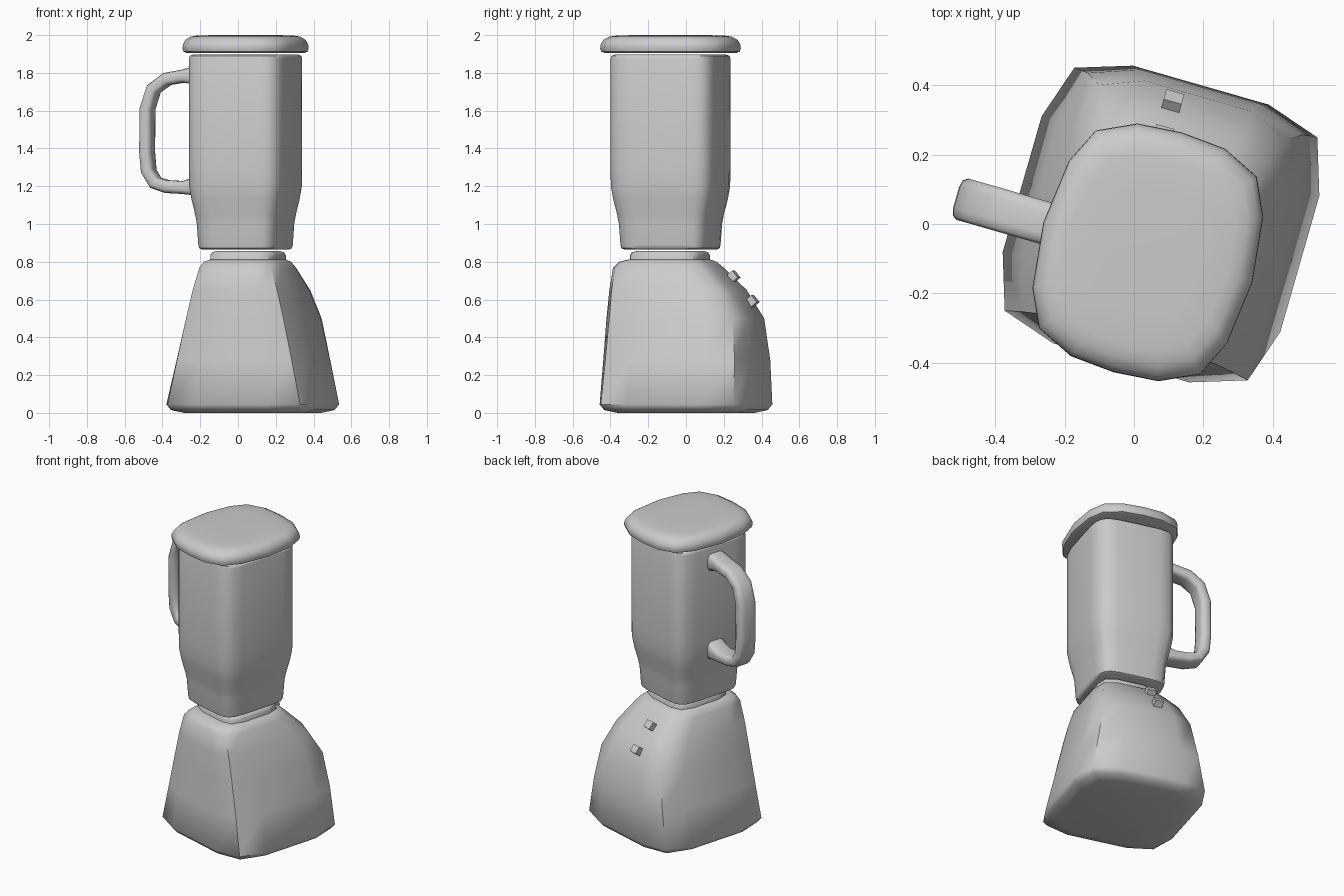
import bpy, bmesh, math
from mathutils import Vector, Matrix

if "Cube" in bpy.data.objects:
    bpy.data.objects.remove(bpy.data.objects["Cube"])

TURN = math.radians(-16)
BASE = Matrix.Translation((0.078, 0, 0)) @ Matrix.Rotation(TURN, 4, 'Z')
JAR = Matrix.Translation((0.04, -0.082, 0)) @ Matrix.Rotation(TURN, 4, 'Z')


def loft(name, rings, frame, angle=50):
    """Skin a list of point rings and cap both ends."""
    bm = bmesh.new()
    loops = [[bm.verts.new(p) for p in r] for r in rings]
    n = len(loops[0])
    for a, b in zip(loops, loops[1:]):
        for i in range(n):
            j = (i + 1) % n
            bm.faces.new((a[i], a[j], b[j], b[i]))
    bm.faces.new(loops[0][::-1])
    bm.faces.new(loops[-1])
    bmesh.ops.recalc_face_normals(bm, faces=bm.faces[:])
    me = bpy.data.meshes.new(name)
    bm.to_mesh(me)
    bm.free()
    ob = bpy.data.objects.new(name, me)
    bpy.context.collection.objects.link(ob)
    ob.matrix_world = frame
    bpy.ops.object.select_all(action='DESELECT')
    ob.select_set(True)
    bpy.context.view_layer.objects.active = ob
    if angle:
        bpy.ops.object.shade_smooth_by_angle(angle=math.radians(angle))
    return ob


def full_ring(quarter):
    """Unit outline from one quarter running from +u towards +v."""
    q = list(quarter)
    m = [(-x, y) for x, y in reversed(q)]
    pts = q + m + [(-x, -y) for x, y in q] + [(-x, -y) for x, y in reversed(m)][::-1]
    pts = q + m + [(-x, -y) for x, y in q] + [(x, -y) for x, y in reversed(q)]
    out = []
    for p in pts:
        if not any(math.dist(p, o) < 1e-5 for o in out):
            out.append(p)
    return out


# Motor base: near-vertical front, bulging back with a sloped control panel
base_unit = full_ring([(1, 0.49), (0.875, 0.875), (0.49, 1)])


def base_ring(z, af, ab, vf, vb):
    c, h = (vf + vb) / 2, (vb - vf) / 2
    return [Vector((x * (af + (ab - af) * (y + 1) / 2), c + y * h, z)) for x, y in base_unit]


loft("motor_base", [base_ring(*s) for s in [
    (0.0, 0.33, 0.33, -0.33, 0.33),
    (0.015, 0.395, 0.395, -0.395, 0.395),
    (0.045, 0.417, 0.417, -0.417, 0.417),
    (0.28, 0.36, 0.37, -0.405, 0.412),
    (0.50, 0.305, 0.325, -0.395, 0.385),
    (0.65, 0.265, 0.28, -0.385, 0.295),
    (0.77, 0.225, 0.225, -0.37, 0.175),
    (0.80, 0.205, 0.205, -0.34, 0.14),
    (0.812, 0.18, 0.18, -0.29, 0.11)]], BASE)

# Collar between base and jar
loft("collar", [base_ring(*s) for s in [
    (0.80, 0.182, 0.182, -0.285, 0.108),
    (0.835, 0.18, 0.18, -0.283, 0.106),
    (0.85, 0.172, 0.172, -0.275, 0.098),
    (0.857, 0.15, 0.15, -0.25, 0.08)]], BASE)

# Jar: rounded square, narrower at the foot
jar_unit = full_ring([(1, 0), (0.995, 0.52), (0.96, 0.76), (0.88, 0.88),
                      (0.76, 0.96), (0.52, 0.995), (0, 1)])
jar_profile = [(0.865, 0.77), (0.872, 0.82), (0.89, 0.835), (1.0, 0.86), (1.05, 0.89),
               (1.13, 0.955), (1.2, 0.995), (1.3, 1.0), (1.875, 1.0), (1.89, 0.985), (1.897, 0.93)]
loft("jar", [[Vector((x * 0.26 * s, y * 0.285 * s, z)) for x, y in jar_unit]
             for z, s in jar_profile], JAR)

# Lid: bulging sides, soft upper edge
lid_unit = full_ring([(1, 0), (0.93, 0.53), (0.77, 0.825), (0.42, 0.97), (0, 1)])
lid_profile = [(1.905, 0.93), (1.912, 0.985), (1.93, 1.0), (1.95, 0.995), (1.975, 0.955),
               (1.992, 0.87), (1.998, 0.76), (2.0, 0.5)]
loft("lid", [[Vector((x * 0.314 * s, y * 0.36 * s, z)) for x, y in lid_unit]
             for z, s in lid_profile], JAR)

# Handle: flat bar swept along a bent path, flaring where it meets the jar
path = [(-0.24, 1.782), (-0.285, 1.787), (-0.34, 1.783), (-0.43, 1.768), (-0.505, 1.715), (-0.54, 1.61),
        (-0.542, 1.38), (-0.533, 1.28), (-0.495, 1.218), (-0.43, 1.198), (-0.34, 1.193),
        (-0.285, 1.198), (-0.24, 1.205)]
thick = {0: 0.065, 1: 0.046, 11: 0.046, 12: 0.065}
section = full_ring([(1, 0.45), (0.85, 0.85), (0.5, 1)])
rings = []
for i, (u, z) in enumerate(path):
    a, b = path[max(i - 1, 0)], path[min(i + 1, len(path) - 1)]
    t = Vector((b[0] - a[0], b[1] - a[1])).normalized()
    h = thick.get(i, 0.034)
    rings.append([Vector((u - t.y * y * h, x * 0.062, z + t.x * y * h)) for x, y in section])
loft("handle", rings, JAR)

# Two square buttons on the sloped panel
tilt = Matrix.Rotation(math.radians(-51), 4, 'X')
square = [(1, 1), (-1, 1), (-1, -1), (1, -1)]
for name, v, z in (("upper_button", 0.24, 0.72), ("lower_button", 0.345, 0.59)):
    loft(name, [[Vector((x * 0.027, y * 0.024, d)) for x, y in square] for d in (-0.03, 0.024)],
         BASE @ Matrix.Translation((-0.065, v, z)) @ tilt, 0)
